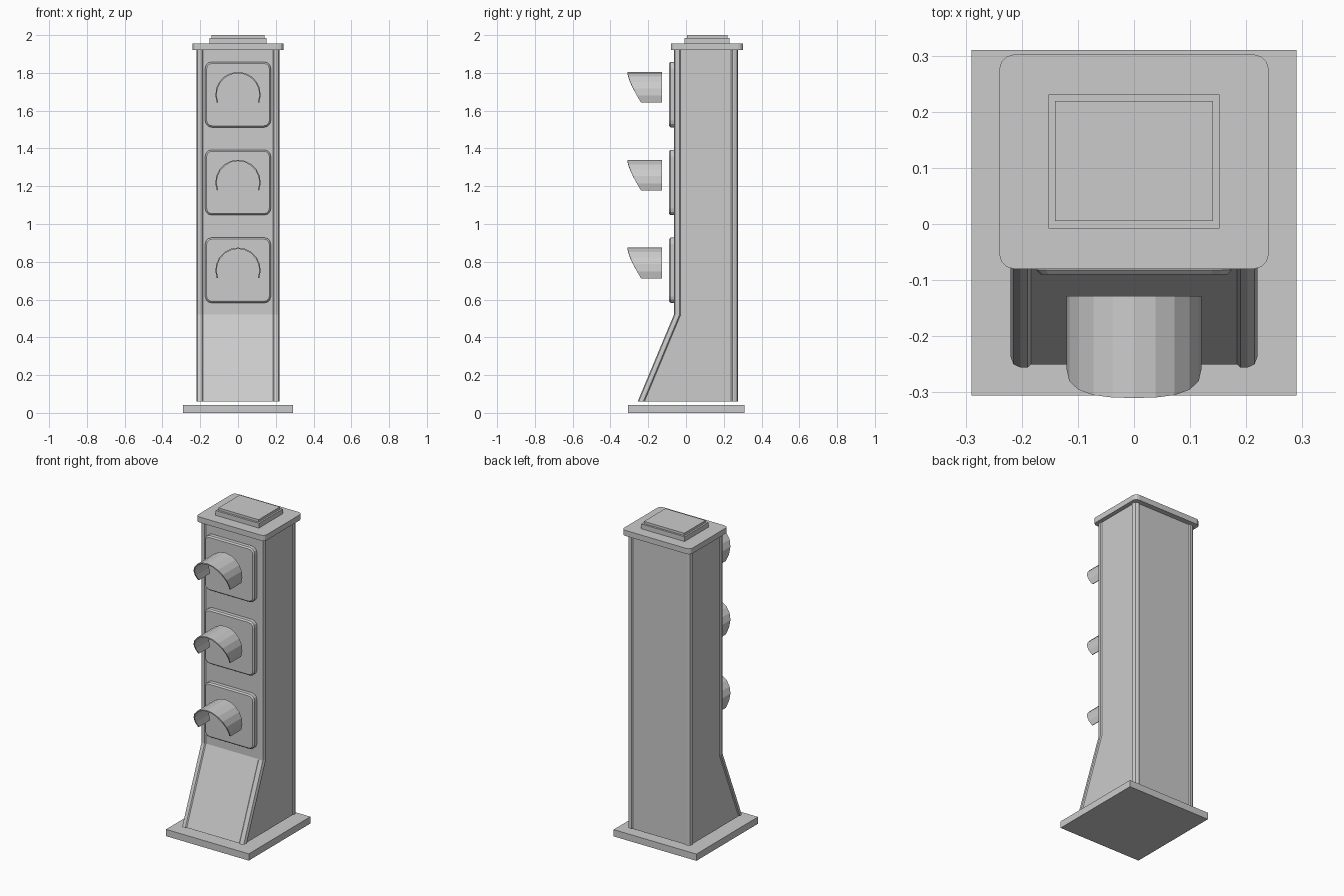
import bpy, bmesh
from math import sin, cos, radians

cube = bpy.data.objects.get("Cube")
if cube:
    bpy.data.objects.remove(cube, do_unlink=True)

GREY = (0.6, 0.6, 0.6, 1.0)
grey = bpy.data.materials.new("plain_grey")
grey.use_nodes = True
grey.diffuse_color = GREY
grey.node_tree.nodes["Principled BSDF"].inputs["Base Color"].default_value = GREY


def add_object(name, bm):
    bmesh.ops.recalc_face_normals(bm, faces=bm.faces)
    mesh = bpy.data.meshes.new(name)
    bm.to_mesh(mesh)
    bm.free()
    mesh.materials.append(grey)
    obj = bpy.data.objects.new(name, mesh)
    bpy.context.collection.objects.link(obj)
    return obj


def box(name, lo, hi, axis=None, radius=0.0, chamfer=0.0):
    """Box between two corners; edges along `axis` rounded, -y rim chamfered."""
    bm = bmesh.new()
    bmesh.ops.create_cube(bm, size=1)
    for v in bm.verts:
        v.co = [a + (b - a) * (c + 0.5) for a, b, c in zip(lo, hi, v.co)]
    if radius:
        edges = [e for e in bm.edges
                 if abs((e.verts[0].co - e.verts[1].co).normalized()[axis]) > 0.9]
        bmesh.ops.bevel(bm, geom=edges, offset=radius, segments=3,
                        profile=0.5, affect='EDGES')
    if chamfer:
        rim = [e for e in bm.edges if all(v.co.y < lo[1] + 1e-4 for v in e.verts)]
        bmesh.ops.bevel(bm, geom=rim, offset=chamfer, segments=1, affect='EDGES')
    return add_object(name, bm)


def loft(name, rings, closed=True):
    """Skin equal-length closed rings and cap both ends."""
    bm = bmesh.new()
    rows = [[bm.verts.new(p) for p in ring] for ring in rings]
    n = len(rows[0])
    for a, b in zip(rows, rows[1:]):
        for i in range(n):
            j = (i + 1) % n
            bm.faces.new((a[i], a[j], b[j], b[i]))
    bm.faces.new(rows[0])
    bm.faces.new(rows[-1])
    return add_object(name, bm)


# Column: raised rounded corner strips with shallow panels between them
HALF_W, BACK, STRIP, RECESS = 0.22, 0.275, 0.03, 0.006
CORNER = [(STRIP + RECESS, RECESS), (STRIP, 0), (0.018, 0), (0.005, 0.006),
          (0, 0.02), (0, STRIP), (RECESS, STRIP + RECESS)]


def column_ring(front, z):
    a = [(-HALF_W + x, front + y, z) for x, y in CORNER]
    b = [(-HALF_W + x, BACK - y, z) for x, y in reversed(CORNER)]
    left = a + b
    return left + [(-x, y, z) for x, y, z in reversed(left)]


loft("column", [column_ring(-0.256, 0.06), column_ring(-0.064, 0.52),
                column_ring(-0.064, 1.92)])

# Foot and stepped cap
box("base_plate", (-0.29, -0.306, 0), (0.29, 0.31, 0.043))
box("cap", (-0.24, -0.08, 1.92), (0.24, 0.302, 1.955), axis=2, radius=0.026)
box("cap_lower_step", (-0.152, -0.008, 1.955), (0.152, 0.231, 1.985))
box("cap_upper_step", (-0.141, 0.005, 1.985), (0.141, 0.219, 2.0))

# Lamp panels with curved hoods
RADIUS, WALL, SEGMENTS = 0.12, 0.007, 12


def hood(name, z):
    rings = []
    for i in range(SEGMENTS + 1):
        t = radians(-21 + 222 * i / SEGMENTS)
        lip = -0.31 + 0.047 * max(0, 1 - sin(t)) ** 1.4
        rings.append([(r * cos(t), y, z + r * sin(t))
                      for r, y in ((RADIUS, -0.128), (RADIUS, lip),
                                   (RADIUS - WALL, lip), (RADIUS - WALL, -0.128))])
    return loft(name, rings)


for label, z in (("top", 1.685), ("middle", 1.22), ("bottom", 0.755)):
    box(label + "_lamp_panel", (-0.174, -0.09, z - 0.173), (0.174, -0.05, z + 0.173),
        axis=1, radius=0.035, chamfer=0.008)
    hood(label + "_lamp_hood", z)
